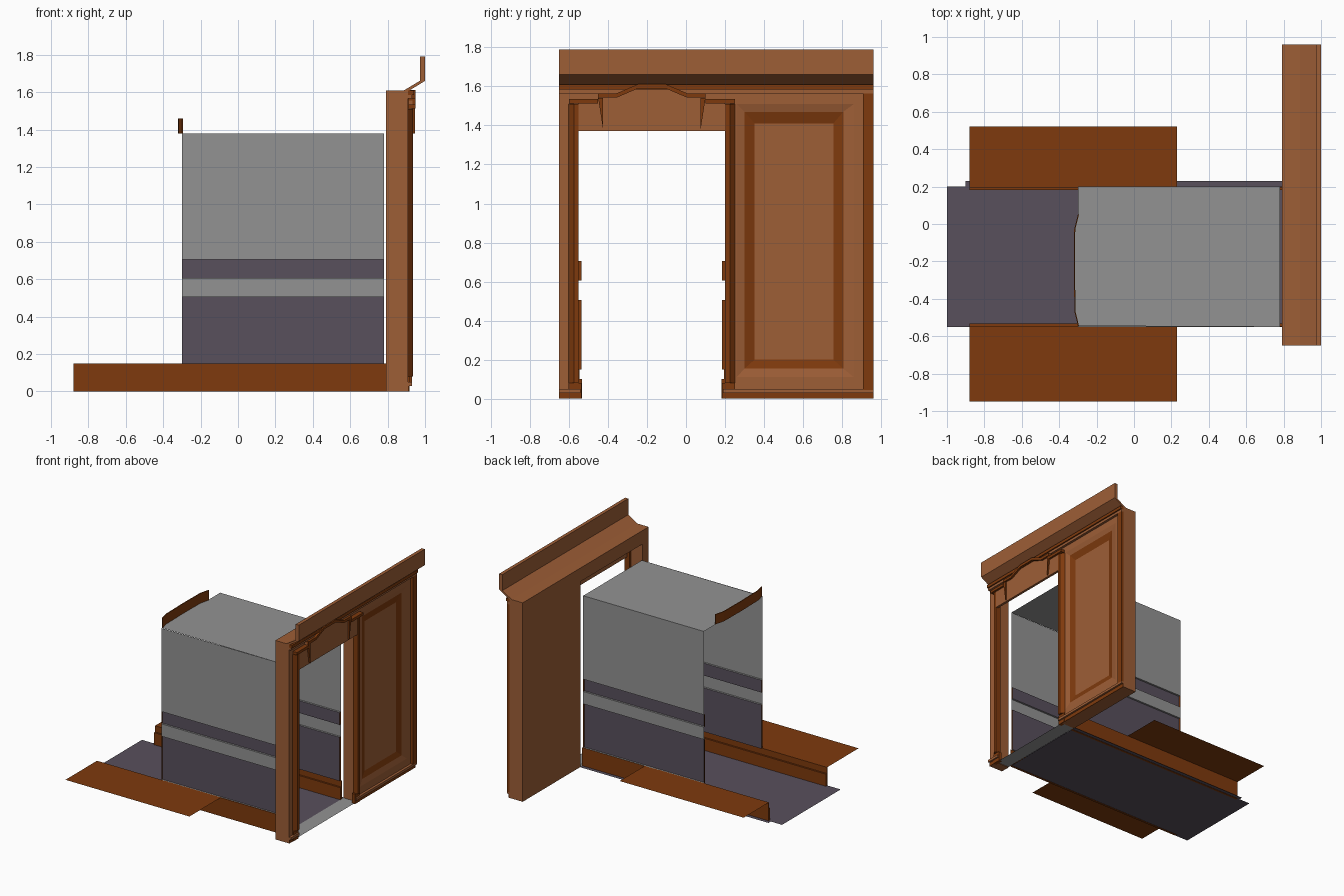
import bpy, bmesh

cube = bpy.data.objects.get("Cube")
if cube:
    bpy.data.objects.remove(cube, do_unlink=True)


def material(name, color):
    m = bpy.data.materials.new(name)
    m.use_nodes = True
    m.diffuse_color = (*color, 1)
    m.node_tree.nodes["Principled BSDF"].inputs["Base Color"].default_value = (*color, 1)
    return m


LIGHT = material("light wood", (0.34, 0.112, 0.037))
DARK = material("dark wood", (0.21, 0.042, 0.004))
PURPLE = material("muted purple", (0.098, 0.08, 0.107))
GREY = material("plaster grey", (0.29, 0.29, 0.29))

LOW, HIGH = -0.65, 0.96       # full width of the front wall
MID = -0.175                  # centre line of the doorway
WALL, BACK, FACE = 0.375, 0.79, 0.91


def finish(name, bm, mats):
    mesh = bpy.data.meshes.new(name)
    bm.to_mesh(mesh)
    bm.free()
    for m in mats:
        mesh.materials.append(m)
    ob = bpy.data.objects.new(name, mesh)
    bpy.context.collection.objects.link(ob)
    return ob


def prism(name, pts, axis, lo, hi, mat):
    """Extrude a closed profile along an axis; the profile uses the other two in order."""
    bm = bmesh.new()

    def vert(p, t):
        c = list(p)
        c.insert("xyz".index(axis), t)
        return bm.verts.new(c)
    a = [vert(p, lo) for p in pts]
    b = [vert(p, hi) for p in pts]
    bm.faces.new(a)
    bm.faces.new(b)
    for i in range(len(pts)):
        j = (i + 1) % len(pts)
        bm.faces.new((a[i], a[j], b[j], b[i]))
    bmesh.ops.recalc_face_normals(bm, faces=bm.faces)
    return finish(name, bm, [mat])


def box(name, x, y, z, mat):
    return prism(name, [(x[0], z[0]), (x[1], z[0]), (x[1], z[1]), (x[0], z[1])], "y", y[0], y[1], mat)


def sheet(name, pts, mat):
    bm = bmesh.new()
    bm.faces.new([bm.verts.new(p) for p in pts])
    return finish(name, bm, [mat])


def flat(name, x, y, z, mat):
    return sheet(name, [(x[0], y[0], z), (x[1], y[0], z), (x[1], y[1], z), (x[0], y[1], z)], mat)


# Passage floor, side strip and doorway threshold
flat("floor", (-1, BACK), (-0.55, 0.2), 0.002, PURPLE)
flat("floor_edge_strip", (-0.9, BACK), (0.2, 0.23), 0.002, PURPLE)
flat("threshold", (BACK, FACE), (-0.57, 0.22), 0.004, GREY)

# Ceiling with a shallow bowed end, and the upright strip that follows it
bow = [(-0.3, 0.05), (-0.32, -0.03), (-0.322, -0.25), (-0.318, -0.47), (-0.3, -0.545)]
sheet("ceiling", [(0.78, -0.55, 1.38), (0.78, 0.2, 1.38), (-0.3, 0.2, 1.38)]
      + [(x, y, 1.38) for x, y in bow], GREY)
prism("ceiling_end_strip", bow + [(x + 0.006, y) for x, y in reversed(bow)], "z", 1.38, 1.46, DARK)

# Passage walls: a stepped profile with recessed plaster between purple bands
wall_profile = [(0, 1.38), (0, 0.705), (0.015, 0.705), (0.015, 0.605), (0, 0.605),
                (0, 0.505), (0.015, 0.505), (0.015, 0.15), (0, 0.15)]
for label, side in (("left", 1), ("right", -1)):
    def across(d):
        return MID + side * (WALL - d)

    bm = bmesh.new()
    rows = [[bm.verts.new((x, across(d), z)) for x in (-0.3, 0.78)] for d, z in wall_profile]
    for (a, b), (c, d) in zip(rows, rows[1:]):
        f = bm.faces.new((a, b, d, c))
        protrudes = abs(f.calc_center_median().y - across(0.015)) < 0.002
        f.material_index = 1 if protrudes else 0
    for i in (1, 5):
        for end in (0, 1):
            f = bm.faces.new([rows[k][end] for k in range(i, i + 4)])
            f.material_index = 2
    finish(label + "_passage_wall", bm, [GREY, PURPLE, DARK])

    # Skirting and the flat ledge spreading outward from its top
    skirting = [(across(0), 0), (across(0.018), 0), (across(0.018), 0.1),
                (across(0.004), 0.1), (across(0.004), 0.15), (across(0), 0.15)]
    prism(label + "_skirting", skirting, "x", -0.88, BACK, DARK)
    ledge_end = across(-0.32) if side > 0 else across(-0.4)
    flat(label + "_ledge", (-0.88, 0.23), sorted((across(0), ledge_end)), 0.15, DARK)

    # Door casing with a sloped outer side, standing on a plinth
    casing = [(0.89, across(0)), (0.935, across(0)), (0.935, across(-0.025)),
              (FACE, across(-0.052)), (0.89, across(-0.052))]
    prism(label + "_door_casing", casing, "z", 0.08, 1.51, DARK)
    box(label + "_casing_plinth", (0.89, 0.918), sorted((across(0.015), across(-0.052))), (0, 0.08), DARK)

    # Tapered bracket on the pediment
    c = side * 0.25
    prism(label + "_bracket", [(MID + c, 1.38), (MID + c, 1.54), (MID + c + side * 0.025, 1.54)],
          "x", 0.92, 0.945, DARK)

# Front wall around the doorway
box("door_jamb", (BACK, FACE), (LOW, -0.57), (0, 1.61), LIGHT)
box("wall_header", (BACK, FACE), (-0.57, 0.22), (1.5, 1.61), LIGHT)
box("panel_backing", (BACK, 0.885), (0.22, HIGH), (0, 1.61), LIGHT)

# Sunken wall panel made of nested rectangles
bm = bmesh.new()
loops = []
for x, y0, y1, z0, z1 in ((0.885, 0.22, HIGH, 0, 1.61), (FACE, 0.22, HIGH, 0, 1.61),
                          (FACE, 0.26, 0.86, 0.11, 1.51), (0.9, 0.3, 0.806, 0.154, 1.47),
                          (0.888, 0.352, 0.755, 0.2, 1.41)):
    loops.append([bm.verts.new((x, y, z)) for y, z in ((y0, z0), (y1, z0), (y1, z1), (y0, z1))])
for k, (outer, inner) in enumerate(zip(loops, loops[1:])):
    for i in range(4):
        j = (i + 1) % 4
        bm.faces.new((outer[i], outer[j], inner[j], inner[i])).material_index = int(k == 3)
bm.faces.new(loops[-1])
finish("wall_panel", bm, [LIGHT, DARK])

# Trim strips on the front wall
box("panel_edge_trim", (FACE, 0.93), (0.908, HIGH), (0.045, 1.565), DARK)
for label, y in (("right", (LOW, -0.54)), ("left", (0.19, HIGH))):
    box(label + "_base_board", (FACE, 0.915), y, (0, 0.03), DARK)
    box(label + "_base_trim", (FACE, 0.93), y, (0.03, 0.05), LIGHT)
box("upper_trim", (FACE, 0.93), (LOW, HIGH), (1.565, 1.585), LIGHT)
box("top_trim", (FACE, 0.94), (LOW, HIGH), (1.585, 1.61), DARK)

# Pediment over the doorway, capped by a stepped moulding
half = [(0.425, 1.535), (0.275, 1.535), (0.275, 1.565), (0.18, 1.565), (0.07, 1.612)]
top = [(MID - d, z) for d, z in half] + [(MID + d, z) for d, z in reversed(half)]
board = [(MID - WALL, 1.372)] + [(max(min(y, 0.2), -0.55), z - 0.01) for y, z in top] + [(0.2, 1.372)]
prism("pediment_board", board, "x", 0.912, 0.932, LIGHT)
prism("pediment_moulding", top + [(y, z - 0.022) for y, z in reversed(top)], "x", 0.912, 0.948, DARK)

# Cornice: sloped soffit rising to an upright fascia
cornice = [(0.88, 1.605), (FACE, 1.605), (1, 1.66), (1, 1.79), (0.972, 1.79), (0.972, 1.66)]
prism("cornice", cornice, "y", LOW, HIGH, LIGHT)
